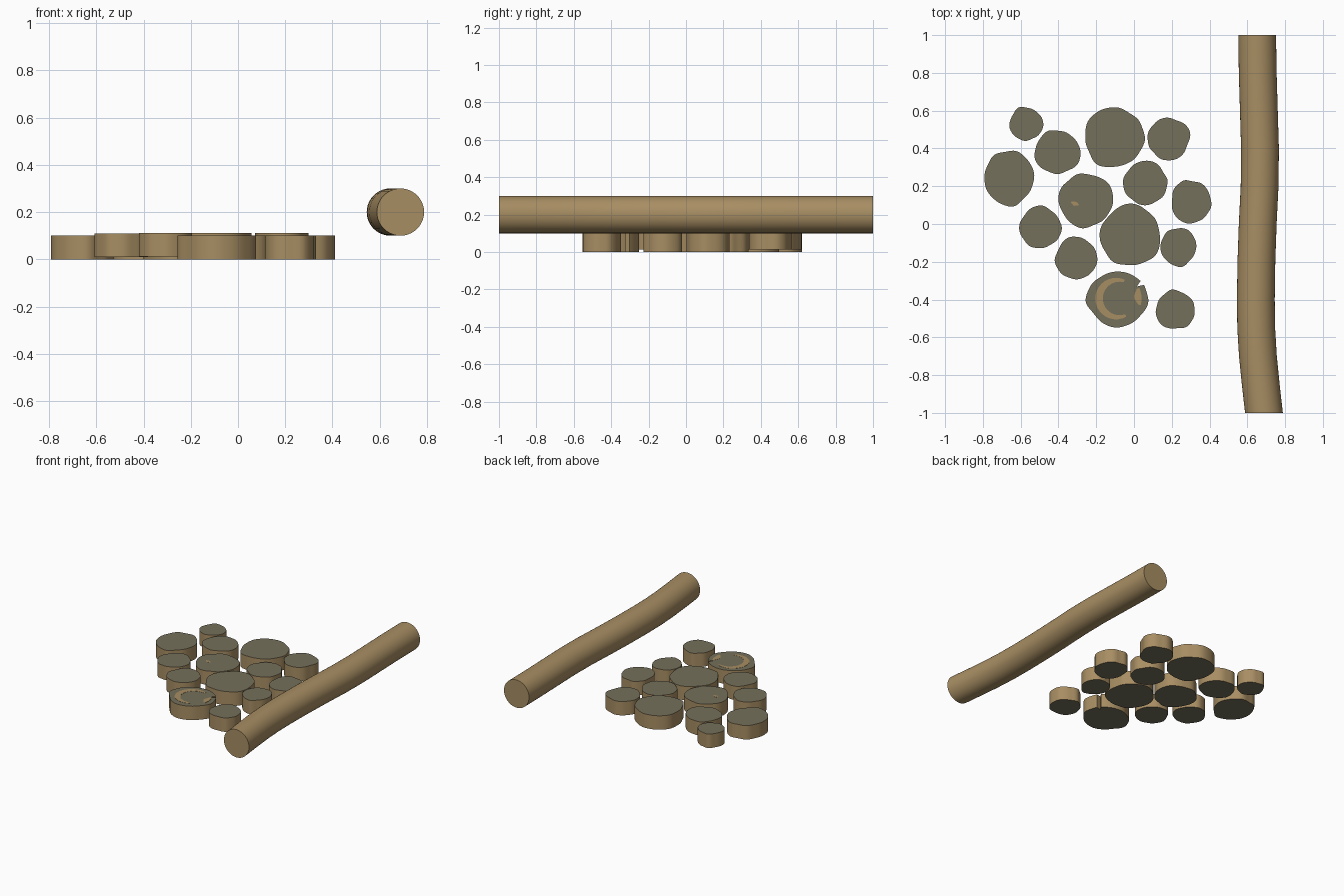
import bpy, bmesh, math, random

if "Cube" in bpy.data.objects:
    bpy.data.objects.remove(bpy.data.objects["Cube"])

random.seed(7)

def material(name, rgb):
    m = bpy.data.materials.new(name)
    m.diffuse_color = (*rgb, 1)
    m.use_nodes = True
    m.node_tree.nodes["Principled BSDF"].inputs["Base Color"].default_value = m.diffuse_color
    return m

BARK = material("tan bark", (0.39, 0.27, 0.125))
FACE = material("olive cut face", (0.175, 0.16, 0.105))

def finish(name, bm, mats, angle=30):
    bmesh.ops.recalc_face_normals(bm, faces=bm.faces)
    me = bpy.data.meshes.new(name)
    bm.to_mesh(me)
    bm.free()
    for m in mats:
        me.materials.append(m)
    ob = bpy.data.objects.new(name, me)
    bpy.context.collection.objects.link(ob)
    bpy.ops.object.select_all(action='DESELECT')
    bpy.context.view_layer.objects.active = ob
    ob.select_set(True)
    bpy.ops.object.shade_smooth_by_angle(angle=math.radians(angle))
    return ob

def outline(rx, ry, bulge, notch=None, n=72):
    """Lumpy round outline, rescaled to fit the given half sizes."""
    waves = [(k, 0.065 / k, random.uniform(0, 6.28)) for k in (3, 4, 5, 7, 9)]
    pts = []
    for i in range(n):
        a = math.tau * i / n
        r = 1 + sum(w * math.sin(k * a + p) for k, w, p in waves)
        d = math.remainder(a - math.radians(bulge), math.tau)
        r += 0.06 * math.exp(-(d / 0.3) ** 2)
        pts.append((r * math.cos(a), r * math.sin(a)))
    out = []
    xs, ys = [p[0] for p in pts], [p[1] for p in pts]
    for i, (x, y) in enumerate(pts):
        u = 2 * (x - min(xs)) / (max(xs) - min(xs)) - 1
        v = 2 * (y - min(ys)) / (max(ys) - min(ys)) - 1
        s = 1
        if notch is not None and abs(math.remainder(i * 360 / n - notch, 360)) < 4:
            s = 0.78
        out.append((u * rx * s, v * ry * s))
    return out

def log_slice(i, x, y, rx, ry, z, bulge):
    bm = bmesh.new()
    pts = outline(rx, ry, bulge, 35 if i == 12 else None)
    low = [bm.verts.new((x + u, y + v, z)) for u, v in pts]
    top = [bm.verts.new((x + u, y + v, z + 0.1)) for u, v in pts]
    n = len(pts)
    for j in range(n):
        k = (j + 1) % n
        bm.faces.new((low[j], low[k], top[k], top[j]))
    for ring in (low, top):
        bm.faces.new(ring).material_index = 1
    finish(f"log_slice_{i + 1}", bm, [BARK, FACE])

# Slices: x, y, half width, half depth, bottom height, bulge angle
SLICES = [
    (-.57, .53, .09, .09, 0, 120), (-.405, .38, .122, .116, 0, 330),
    (-.66, .24, .132, .148, 0, 70), (-.10, .46, .158, .158, .012, 0),
    (.185, .45, .113, .113, .012, 20), (-.255, .122, .145, .145, 0, 40),
    (.06, .217, .118, .118, 0, 10), (.305, .117, .105, .115, 0, 110),
    (-.495, -.015, .113, .113, .01, 0), (-.022, -.055, .16, .163, 0, 100),
    (.235, -.125, .095, .103, 0, 60), (-.307, -.18, .113, .113, .012, 0),
    (-.09, -.4, .166, .148, 0, 0), (.218, -.45, .103, .103, 0, 100),
]
for i, s in enumerate(SLICES):
    log_slice(i, *s)

def arc_plate(name, cx, cy, r, width, a0, a1, z):
    """Thin curved patch on a cut face."""
    bm = bmesh.new()
    n = 20
    rows = []
    for i in range(n + 1):
        t = i / n
        a = math.radians(a0 + (a1 - a0) * t)
        w = width * (0.35 + 0.65 * math.sin(math.pi * t))
        rows.append([bm.verts.new((cx + q * math.cos(a), cy + q * math.sin(a), z))
                     for q in (r - w, r)])
    for p, q in zip(rows, rows[1:]):
        bm.faces.new((p[0], p[1], q[1], q[0]))
    for f in bmesh.ops.extrude_face_region(bm, geom=bm.faces[:])["geom"]:
        if isinstance(f, bmesh.types.BMVert):
            f.co.z += 0.001
    finish(name, bm, [BARK])

# Bare tan patches on two slices
arc_plate("growth_ring_patch", -.095, -.395, .11, .04, 65, 300, .1)
arc_plate("side_patch", -.095, -.395, .135, .04, -15, 25, .1)
arc_plate("small_patch", -.32, .09, .03, .025, 20, 120, .1)

# Long bent log: centre x at each station along y
PATH = [(1, .652), (.8, .655), (.6, .661), (.4, .667), (.2, .665), (0, .655), (-.2, .648),
        (-.4, .645), (-.55, .647), (-.7, .656), (-.85, .671), (-1, .688)]
bm = bmesh.new()
N = 40
rings = [[bm.verts.new((x + .1 * math.cos(math.tau * k / N), y,
                        .2 + .1 * math.sin(math.tau * k / N))) for k in range(N)]
         for y, x in PATH]
for a, b in zip(rings, rings[1:]):
    for k in range(N):
        m = (k + 1) % N
        bm.faces.new((a[k], a[m], b[m], b[k]))
bm.faces.new(rings[0])
bm.faces.new(rings[-1])
finish("long_log", bm, [BARK])
